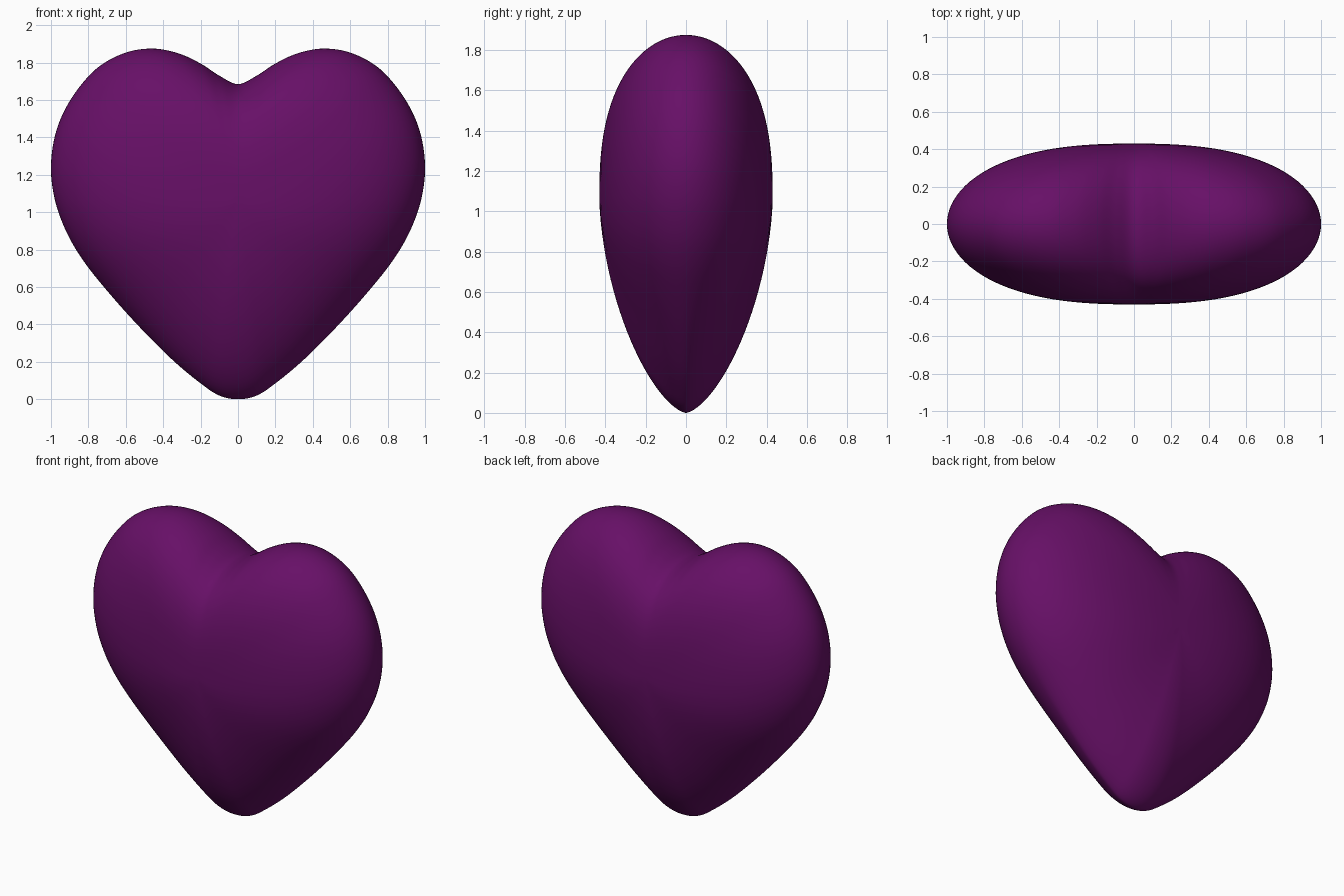
import bpy, bmesh, math
from mathutils import Vector

cube = bpy.data.objects.get("Cube")
if cube:
    bpy.data.objects.remove(cube, do_unlink=True)

CENTRE = Vector((0, 1.07))   # x, z of the thickest point
DEPTH = 0.43                 # half thickness
LOBE = 0.805                 # lobe height above the centre
STEPS, RINGS = 6, 56

# Half outline from the cleft, over the lobe, down to the tip (x, z)
half = [Vector(p) for p in (
    (0, 1.685), (.1, 1.73), (.2, 1.795), (.32, 1.85), (.46, 1.875), (.61, 1.85),
    (.76, 1.765), (.89, 1.61), (.97, 1.44), (1, 1.25), (.98, 1.07), (.92, .9),
    (.83, .745), (.7, .58), (.53, .39), (.35, .21), (.2, .085), (.1, .02), (0, 0))]
loop = half + [Vector((-p.x, p.y)) for p in half[-2:0:-1]]


def smooth_loop(points, steps):
    """Closed Catmull-Rom curve through the points."""
    out, n = [], len(points)
    for i in range(n):
        a, b, c, d = (points[(i + k) % n] for k in (-1, 0, 1, 2))
        for s in range(steps):
            t = s / steps
            out.append(b + (c - a) * (t / 2)
                       + (2 * a - 5 * b + 4 * c - d) * (t * t / 2)
                       + (3 * b - a - 3 * c + d) * (t ** 3 / 2))
    return out


def heart_point(edge, t, side):
    """Point at fraction t of the way to the outline, on the given side."""
    d = edge - CENTRE
    # The cleft fades out towards the middle
    fill = LOBE / d.y if d.y > 0 and abs(edge.x) < .46 else 1
    flat = CENTRE + d * t * (fill + (1 - fill) * t)
    # Full, round lobes and a more pointed lower end
    low = max(0, -d.y / d.length) ** 2
    bulge = max(0, 1 - t ** (2.5 - .8 * low)) ** (.5 + .15 * low)
    return (flat.x, side * DEPTH * bulge, flat.y)


outline = smooth_loop(loop, STEPS)
bm = bmesh.new()

# Rings from the front pole, around the rim, to the back pole
rings = []
for i in range(1, RINGS):
    angle = math.pi * i / RINGS
    t = 1 if i == RINGS // 2 else math.sin(angle)
    side = -1 if i < RINGS / 2 else 1
    rings.append([bm.verts.new(heart_point(p, t, side)) for p in outline])

count = len(outline)
for a, b in zip(rings, rings[1:]):
    for j in range(count):
        k = (j + 1) % count
        bm.faces.new((a[j], a[k], b[k], b[j]))

for ring, y in ((rings[0], -DEPTH), (rings[-1], DEPTH)):
    pole = bm.verts.new((0, y, CENTRE.y))
    for j in range(count):
        bm.faces.new((pole, ring[j], ring[(j + 1) % count]))

bmesh.ops.recalc_face_normals(bm, faces=bm.faces)
for f in bm.faces:
    f.smooth = True

mesh = bpy.data.meshes.new("heart")
bm.to_mesh(mesh)
bm.free()
heart = bpy.data.objects.new("heart", mesh)
bpy.context.collection.objects.link(heart)

# Deep purple
mat = bpy.data.materials.new("deep_purple")
mat.use_nodes = True
colour = (.135, .005, .135, 1)
mat.diffuse_color = colour
mat.node_tree.nodes["Principled BSDF"].inputs["Base Color"].default_value = colour
mesh.materials.append(mat)
